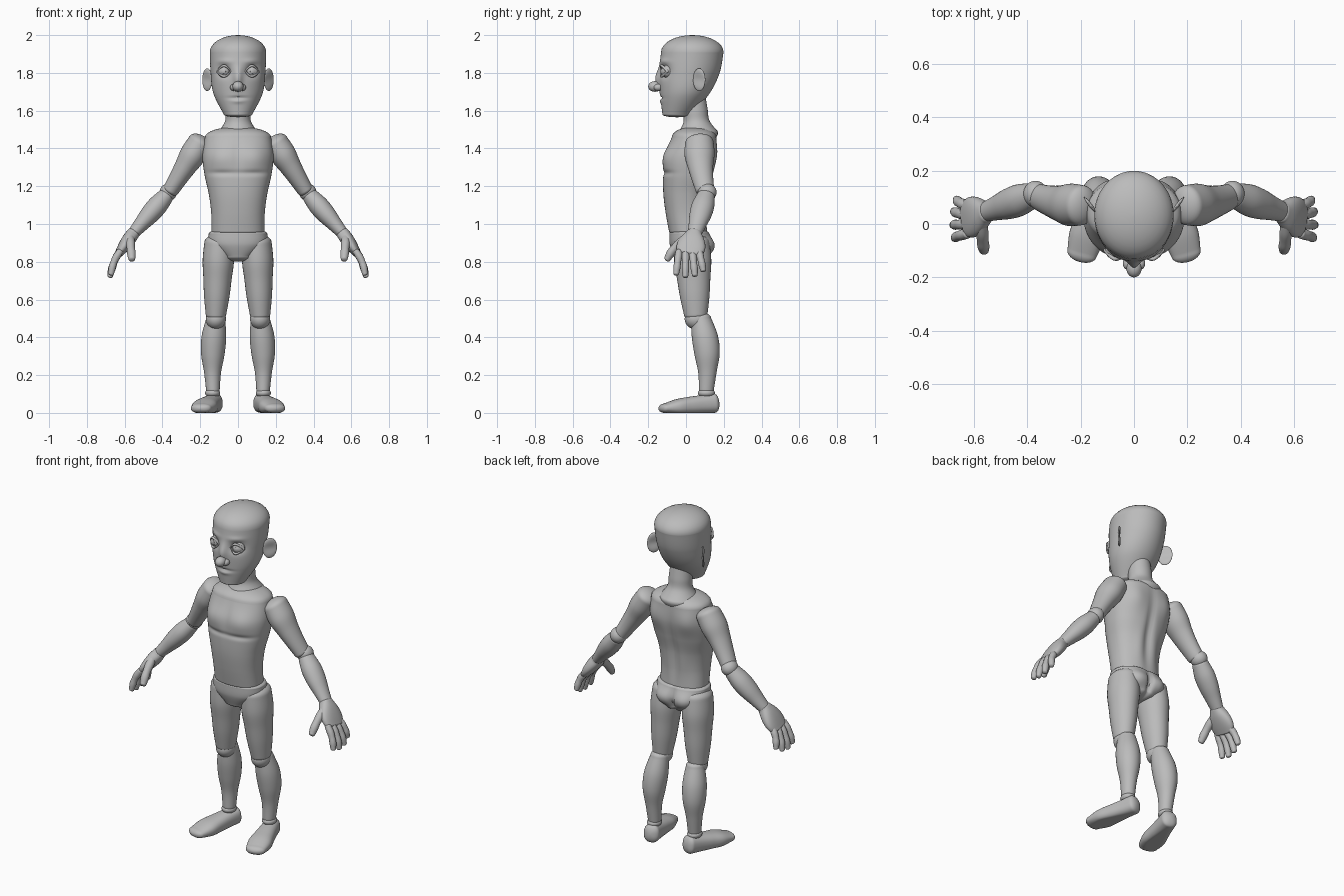
import bpy, bmesh, math
from mathutils import Vector, Matrix

default_cube = bpy.data.objects.get("Cube")
if default_cube:
    bpy.data.objects.remove(default_cube)

grey = bpy.data.materials.new("plain_grey")
grey.use_nodes = True
grey.diffuse_color = (0.5, 0.5, 0.5, 1)
grey.node_tree.nodes["Principled BSDF"].inputs["Base Color"].default_value = grey.diffuse_color
parts = []


def sculpt(bm, bumps):
    """Push vertices along their normals by soft bumps: centre, radius across, radius up, height."""
    bm.normal_update()
    moves = []
    for vert in bm.verts:
        amount = 0
        for centre, across, up, height in bumps:
            for side in ({1, -1} if centre[0] else {1}):
                mirrored = Vector((vert.co.x * side, vert.co.y, vert.co.z))
                offset = mirrored - Vector(centre)
                distance = (offset.x / across) ** 2 + (offset.y / 0.06) ** 2 + (offset.z / up) ** 2
                amount += height * math.exp(-distance)
        moves.append((vert, vert.normal * amount))
    for vert, move in moves:
        vert.co += move


def finish(name, bm, mirror, bumps):
    bmesh.ops.recalc_face_normals(bm, faces=bm.faces)
    if bumps:
        sculpt(bm, bumps)
    mesh = bpy.data.meshes.new(name)
    bm.to_mesh(mesh)
    bm.free()
    mesh.materials.append(grey)
    part = bpy.data.objects.new(name, mesh)
    bpy.context.collection.objects.link(part)
    if mirror:
        part.modifiers.new("other_side", 'MIRROR')
    parts.append(part)


def spline(rows, steps):
    """Catmull-Rom interpolation through rows of numbers."""
    rows = [Vector(row) for row in rows]
    last = len(rows) - 1
    smooth = []
    for i in range(last):
        a, b, c, d = (rows[max(0, min(last, i + k))] for k in (-1, 0, 1, 2))
        for step in range(steps):
            t = step / steps
            smooth.append(b + (c - a) * (t / 2) + (2 * a - 5 * b + 4 * c - d) * (t * t / 2)
                          + (3 * b - a - 3 * c + d) * (t ** 3 / 2))
    return smooth + [rows[last]]


def cap(row, axis, height):
    """Rows of a rounded end that closes a skin."""
    rows = []
    for k in range(1, 9):
        angle = math.pi / 2 * k / 8
        centre = Vector(row[:3]) + axis * (height * math.sin(angle))
        shrink = max(math.cos(angle), 0.01)
        rows.append((*centre, row[3] * shrink, row[4] * shrink))
    return rows


def skin(name, rows, axis, ends, up='Y', power=2.0, sides=32, mirror=True, bumps=()):
    """Skin oval sections; each row is x, y, z, half width, half depth."""
    depth_axis = Vector((0, 1, 0)) if up == 'Y' else Vector((0, 0, 1))
    depth_axis = (depth_axis - axis * depth_axis.dot(axis)).normalized()
    width_axis = depth_axis.cross(axis)
    rows = spline(rows, sides // 5)
    rows = cap(rows[0], -axis, ends[0])[::-1] + rows + cap(rows[-1], axis, ends[1])
    bm = bmesh.new()
    rings = []
    for x, y, z, width, depth in rows:
        ring = []
        for k in range(sides):
            angle = math.tau * k / sides
            c, s = math.cos(angle), math.sin(angle)
            point = Vector((x, y, z))
            point += width_axis * (width * math.copysign(abs(c) ** (2 / power), c))
            point += depth_axis * (depth * math.copysign(abs(s) ** (2 / power), s))
            point.z = max(point.z, 0)
            ring.append(bm.verts.new(point))
        rings.append(ring)
    for lower, upper in zip(rings, rings[1:]):
        for k in range(sides):
            n = (k + 1) % sides
            bm.faces.new((lower[k], lower[n], upper[n], upper[k]))
    bm.faces.new(rings[0])
    bm.faces.new(rings[-1])
    finish(name, bm, mirror, bumps)


def trunk(name, low, high, widths, fronts, backs, ends, bumps, power=2.0):
    """Central part whose outlines are sampled at even heights."""
    rows = []
    for k, (width, front, back) in enumerate(zip(widths, fronts, backs)):
        height = low + (high - low) * k / (len(widths) - 1)
        rows.append((0, (back - front) / 2, height, width, (back + front) / 2))
    skin(name, rows, Vector((0, 0, 1)), ends, power=power, sides=90, mirror=False, bumps=bumps)


def limb(name, start, end, radii, depth=(1, 1), bow=(0, 0, 0), **options):
    """Tapered limb with evenly spaced radii; depth is the section ratio at each end."""
    start, end, bow = Vector(start), Vector(end), Vector(bow)
    rows = []
    for k, radius in enumerate(radii):
        t = k / (len(radii) - 1)
        centre = start.lerp(end, t) + bow * math.sin(math.pi * t)
        ratio = depth[0] + (depth[1] - depth[0]) * t
        rows.append((*centre, radius, radius * ratio))
    ends = (radii[0] * 0.6, radii[-1] * 0.6)
    skin(name, rows, (end - start).normalized(), ends, **options)


def ball(name, centre, radii, mirror=True, turn=0, bumps=()):
    bm = bmesh.new()
    bmesh.ops.create_uvsphere(bm, u_segments=32, v_segments=20, radius=1)
    bmesh.ops.scale(bm, vec=radii, verts=bm.verts)
    if bumps:
        sculpt(bm, bumps)
    bm.transform(Matrix.Translation(centre) @ Matrix.Rotation(math.radians(turn), 4, 'Z'))
    finish(name, bm, mirror, ())


# Head with eye sockets, brows, nose bridge, mouth and lower lip
trunk("head", 1.58, 1.91, widths=(.075, .13, .145, .149), fronts=(.125, .137, .142, .132),
      backs=(.03, .124, .178, .199), ends=(.015, .09), bumps=[
          ((.074, -.12, 1.81), .035, .03, -.022),
          ((.07, -.13, 1.86), .04, .014, .006),
          ((0, -.14, 1.77), .02, .05, .022),
          ((0, -.14, 1.667), .045, .007, -.01),
          ((0, -.14, 1.65), .03, .01, .006)])
ball("nose_tip", (0, -.164, 1.728), (.029, .036, .028), mirror=False)
ball("nostrils", (.024, -.147, 1.723), (.018, .024, .018))

# Eyes: ball, iris and lids that follow an arc
eye = Vector((.074, -.098, 1.808))
ball("eyeballs", eye, (.034, .034, .034))
ball("irises", eye + Vector((.003, -.031, 0)), (.013, .005, .013), turn=15)
for name, rise in (("upper_lids", .03), ("lower_lids", -.026)):
    limb(name, eye + Vector((-.036, -.024, 0)), eye + Vector((.036, 0, 0)), [.007] * 7,
         bow=(0, -.02, rise), up='Z')

# Ears flare outward to the rear
ball("ears", (.163, .07, 1.764), (.012, .042, .06), turn=-38,
     bumps=[((.012, 0, 0), .008, .034, -.01)])

# Neck, then torso with chest, ribs, spine groove and shoulder blades
limb("neck", (0, .06, 1.48), (0, .045, 1.66), (.11, .07, .065, .06), mirror=False)
trunk("torso", .96, 1.46, widths=(.14, .142, .155, .177, .188, .175),
      fronts=(.09, .108, .12, .121, .112, .075), backs=(.112, .108, .118, .143, .162, .161),
      ends=(.02, .055), power=2.3, bumps=[
          ((.085, -.1, 1.35), .07, .06, .014),
          ((0, -.11, 1.36), .014, .09, -.006),
          ((.08, -.11, 1.27), .08, .014, -.008),
          ((0, .13, 1.22), .022, .2, -.014),
          ((.1, .14, 1.38), .055, .07, .013),
          ((.05, .12, 1.1), .03, .1, .006)])

# Pelvis with buttocks and the cleft between them
trunk("pelvis", .83, .95, widths=(.085, .15, .155), fronts=(.065, .086, .088),
      backs=(.12, .135, .122), ends=(.03, .025), power=2.3, bumps=[
          ((.07, .13, .88), .055, .05, .024),
          ((0, .13, .87), .014, .07, -.022)])

# Legs
limb("thighs", (.1, .03, .9), (.117, .052, .52), (.078, .083, .075, .067, .054), depth=(1.2, 1.15))
ball("knees", (.117, .054, .497), (.053, .061, .055))
limb("shins", (.118, .08, .5), (.133, .108, .12), (.05, .065, .062, .045, .036),
     depth=(1.05, 1.1), bow=(.008, .018, 0))
ball("ankles", (.134, .108, .105), (.04, .045, .026))
limb("feet", (.125, .148, .052), (.195, -.11, .025), (.045, .05, .058, .066, .056),
     depth=(1.15, .45), up='Z', power=2.4)

# Arms
limb("upper_arms", (.2, .07, 1.43), (.355, .1, 1.18), (.066, .069, .058, .049, .042),
     depth=(1.15, 1.18), bow=(0, -.008, 0))
ball("elbows", (.369, .112, 1.168), (.046, .05, .046))
limb("forearms", (.385, .105, 1.145), (.555, .046, .95), (.044, .053, .05, .04, .031),
     depth=(1.1, 1.2))

# Hands: palm, four fanned fingers and a thumb
limb("palms", (.555, .044, .95), (.63, .018, .845), (.034, .036, .034, .029, .022),
     depth=(1.2, 3.1), power=2.3)
finger_radii = (.018, .02, .018, .019, .015)
fingers = {"index_fingers": .95, "middle_fingers": 1.05, "ring_fingers": 1, "little_fingers": .8}
for k, (name, reach) in enumerate(fingers.items()):
    spread = k - 1.5
    base = Vector((.625, .016 + .035 * spread, .855))
    tip = base + Vector((.05, .006 + .015 * spread, -.125)) * reach
    limb(name, base, tip, finger_radii, bow=(.008, 0, .003), sides=20)
limb("thumbs", (.572, .005, .93), (.562, -.1, .815), [r * 1.2 for r in finger_radii],
     bow=(0, -.012, 0), sides=20)

# Smooth shading on every part
bpy.ops.object.select_all(action='DESELECT')
for part in parts:
    part.select_set(True)
bpy.context.view_layer.objects.active = parts[0]
bpy.ops.object.shade_smooth_by_angle(angle=math.radians(50))
